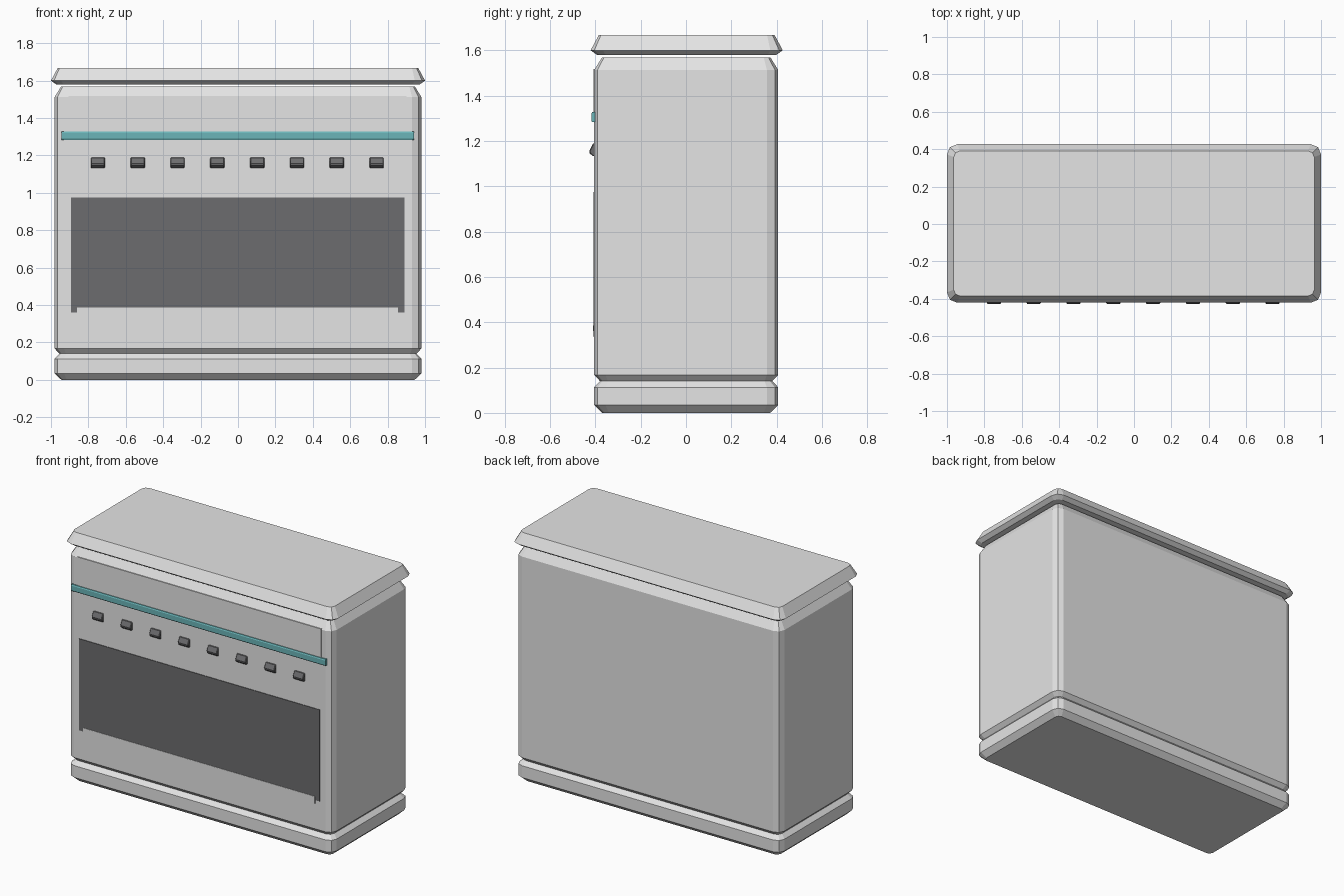
import bpy, bmesh, math

cube = bpy.data.objects.get("Cube")
if cube:
    bpy.data.objects.remove(cube, do_unlink=True)


def material(name, colour):
    mat = bpy.data.materials.new(name)
    mat.use_nodes = True
    mat.diffuse_color = (*colour, 1)
    mat.node_tree.nodes["Principled BSDF"].inputs["Base Color"].default_value = (*colour, 1)
    return mat


enamel = material("light grey enamel", (0.78, 0.78, 0.78))
dark = material("dark grey glass", (0.152, 0.152, 0.157))
teal = material("teal rail", (0.145, 0.46, 0.48))


def finish(name, bm, mat):
    bmesh.ops.recalc_face_normals(bm, faces=bm.faces)
    mesh = bpy.data.meshes.new(name)
    bm.to_mesh(mesh)
    bm.free()
    mesh.materials.append(mat)
    obj = bpy.data.objects.new(name, mesh)
    bpy.context.collection.objects.link(obj)
    return obj


def rounded_stack(name, half_x, half_y, centre_y, radius, levels, mat):
    """Loft rounded rectangles through (height, inset) levels."""
    bm = bmesh.new()
    rings = []
    for z, inset in levels:
        r = radius - inset * 0.6
        ring = []
        for corner in range(4):
            mid = math.radians(45 + 90 * corner)
            cx = math.copysign(half_x - inset - r, math.cos(mid))
            cy = math.copysign(half_y - inset - r, math.sin(mid))
            for step in (-1, 0, 1):
                a = mid + step * math.pi / 4
                ring.append(bm.verts.new((cx + r * math.cos(a),
                                          centre_y + cy + r * math.sin(a), z)))
        rings.append(ring)
    n = len(rings[0])
    for low, high in zip(rings, rings[1:]):
        for i in range(n):
            j = (i + 1) % n
            bm.faces.new((low[i], low[j], high[j], high[i]))
    bm.faces.new(rings[0])
    bm.faces.new(rings[-1])
    return finish(name, bm, mat)


def profile_bar(name, x0, x1, profile, mat):
    """Extrude a (y, z) outline along x."""
    bm = bmesh.new()
    face = bm.faces.new([bm.verts.new((x0, y, z)) for y, z in profile])
    out = bmesh.ops.extrude_face_region(bm, geom=[face])["geom"]
    verts = [v for v in out if isinstance(v, bmesh.types.BMVert)]
    bmesh.ops.translate(bm, verts=verts, vec=(x1 - x0, 0, 0))
    return finish(name, bm, mat)


def plate(name, x0, x1, z0, z1, y0, y1, mat):
    return profile_bar(name, x0, x1, [(y0, z0), (y1, z0), (y1, z1), (y0, z1)], mat)


# Plinth, cabinet and lid
rounded_stack("plinth", 0.98, 0.406, 0.001, 0.05,
              [(0, 0.036), (0.034, 0), (0.113, 0), (0.14, 0.026)], enamel)
rounded_stack("cabinet", 0.98, 0.406, 0.001, 0.05,
              [(0.14, 0.026), (0.167, 0), (1.513, 0), (1.568, 0.034)], enamel)
rounded_stack("lid", 1.0, 0.424, 0.003, 0.055,
              [(1.58, 0.028), (1.6, 0), (1.667, 0.036)], enamel)

FRONT = -0.405

# Front panel, oven window and lower door trim
plate("upper_panel", -0.905, 0.902, 1.31, 1.518, FRONT - 0.003, FRONT + 0.005, enamel)
plate("oven_window", -0.892, 0.89, 0.361, 0.974, FRONT - 0.004, FRONT + 0.004, dark)
plate("door_trim", -0.86, 0.856, 0.338, 0.386, FRONT - 0.006, FRONT + 0.003, enamel)

# Towel rail with chamfered front edges
profile_bar("towel_rail", -0.944, 0.94,
            [(FRONT + 0.006, 1.283), (FRONT - 0.009, 1.283), (FRONT - 0.013, 1.29),
             (FRONT - 0.013, 1.32), (FRONT - 0.009, 1.327), (FRONT + 0.006, 1.327)], teal)

# Row of eight slanted knobs
knob_profile = [(FRONT + 0.005, 1.191), (FRONT - 0.006, 1.187), (FRONT - 0.022, 1.156),
                (FRONT - 0.02, 1.145), (FRONT - 0.006, 1.133), (FRONT + 0.005, 1.132)]
for i in range(8):
    x = -0.004 + (i - 3.5) * 0.2129
    knob = profile_bar(f"knob_{i + 1}", x - 0.038, x + 0.038, knob_profile, dark)
    bevel = knob.modifiers.new("soft edges", "BEVEL")
    bevel.width = 0.004
    bevel.segments = 1
    bevel.limit_method = "ANGLE"
    bevel.angle_limit = math.radians(70)
